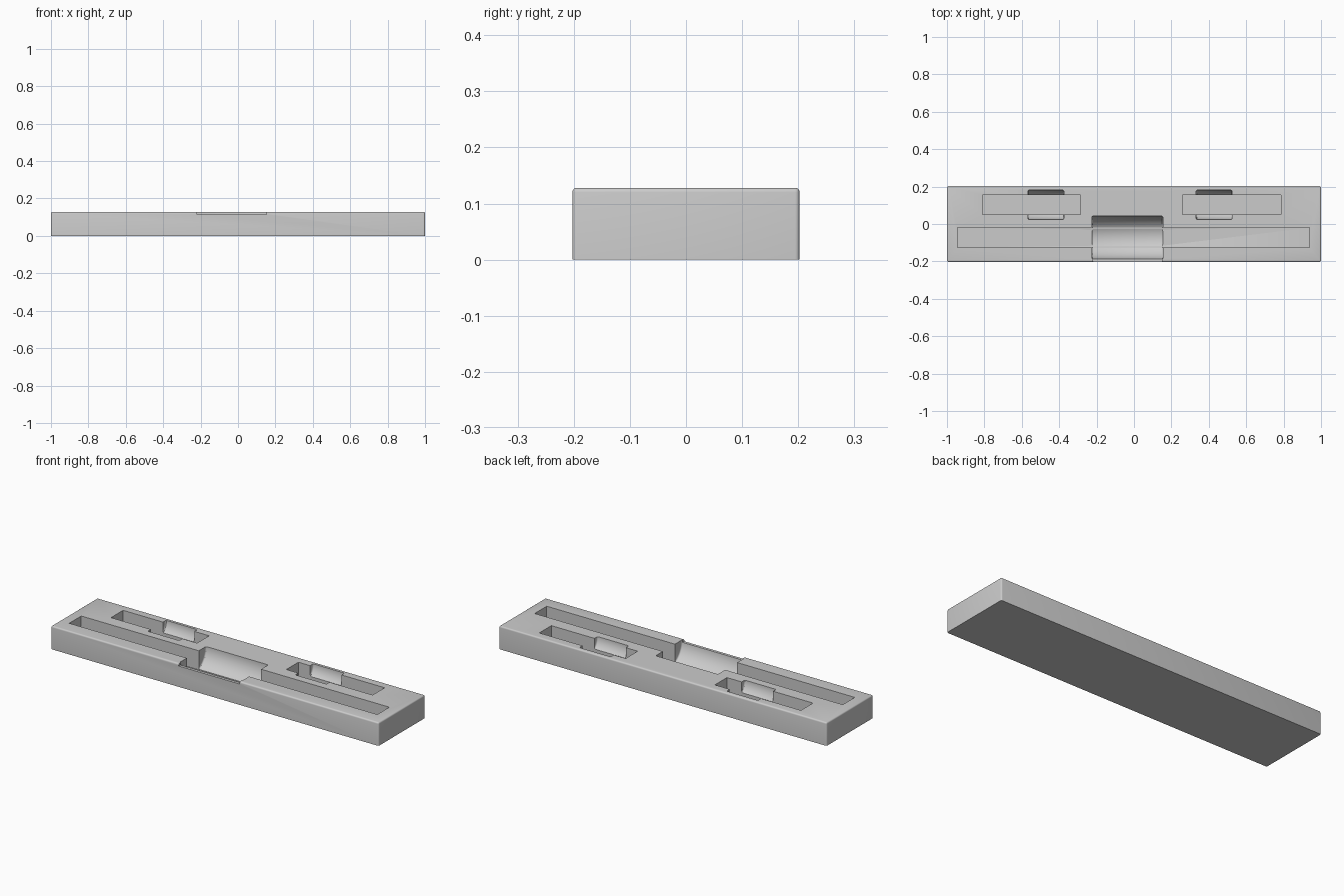
import bpy, bmesh, math
from mathutils import Matrix

cube = bpy.data.objects.get("Cube")
if cube:
    bpy.data.objects.remove(cube, do_unlink=True)

HEIGHT = 0.128
DEPTH = 0.105

grey = bpy.data.materials.new("plain grey")
grey.use_nodes = True
grey.diffuse_color = (0.6, 0.6, 0.6, 1)
grey.node_tree.nodes["Principled BSDF"].inputs["Base Color"].default_value = (0.6, 0.6, 0.6, 1)


def make_object(name, bm):
    mesh = bpy.data.meshes.new(name)
    bm.to_mesh(mesh)
    bm.free()
    mesh.materials.append(grey)
    obj = bpy.data.objects.new(name, mesh)
    bpy.context.collection.objects.link(obj)
    return obj


def box_mesh(x0, x1, y0, y1, z0, z1):
    bm = bmesh.new()
    bmesh.ops.create_cube(bm, size=1)
    bmesh.ops.scale(bm, vec=(x1 - x0, y1 - y0, z1 - z0), verts=bm.verts)
    bmesh.ops.translate(bm, vec=((x0 + x1) / 2, (y0 + y1) / 2, (z0 + z1) / 2), verts=bm.verts)
    return bm


def trough_mesh(x0, x1, y, radius):
    # Round bar lying along x, its end rims softened
    bm = bmesh.new()
    turn = Matrix.Translation(((x0 + x1) / 2, y, HEIGHT)) @ Matrix.Rotation(math.pi / 2, 4, "Y")
    bmesh.ops.create_cone(bm, cap_ends=True, segments=64, radius1=radius, radius2=radius,
                          depth=x1 - x0, matrix=turn)
    rims = [e for e in bm.edges if abs(e.verts[0].co.x - e.verts[1].co.x) < 1e-5]
    bmesh.ops.bevel(bm, geom=rims, offset=0.008, segments=3, profile=0.5, affect="EDGES")
    return bm


# Block with softened top and upright edges, sharp underneath
bm = box_mesh(-1, 1, -0.2025, 0.2025, 0, HEIGHT)
soft = [e for e in bm.edges if max(v.co.z for v in e.verts) > 0.01]
bmesh.ops.bevel(bm, geom=soft, offset=0.008, segments=4, profile=0.5, affect="EDGES")
tray = make_object("tray_block", bm)

# Finger troughs, front lip and rectangular slots
floor, above = HEIGHT - DEPTH, HEIGHT + 0.05
cutters = [
    make_object("main_finger_trough", trough_mesh(-0.225, 0.155, -0.0725, 0.115)),
    make_object("right_finger_trough", trough_mesh(-0.567, -0.375, 0.1025, 0.079)),
    make_object("left_finger_trough", trough_mesh(0.332, 0.524, 0.1025, 0.079)),
    make_object("front_lip_cut", box_mesh(-0.22, 0.152, -0.25, -0.15, 0.115, above)),
    make_object("long_slot", box_mesh(-0.943, 0.938, -0.125, -0.02, floor, above)),
    make_object("right_slot", box_mesh(-0.81, -0.285, 0.05, 0.155, floor, above)),
    make_object("left_slot", box_mesh(0.26, 0.787, 0.05, 0.155, floor, above)),
]

bpy.ops.object.select_all(action="DESELECT")
tray.select_set(True)
bpy.context.view_layer.objects.active = tray
for cutter in cutters:
    cut = tray.modifiers.new(cutter.name, "BOOLEAN")
    cut.operation = "DIFFERENCE"
    cut.solver = "EXACT"
    cut.object = cutter
    bpy.ops.object.modifier_apply(modifier=cut.name)
for cutter in cutters:
    bpy.data.objects.remove(cutter, do_unlink=True)

bpy.ops.object.shade_smooth_by_angle(angle=math.radians(30))
